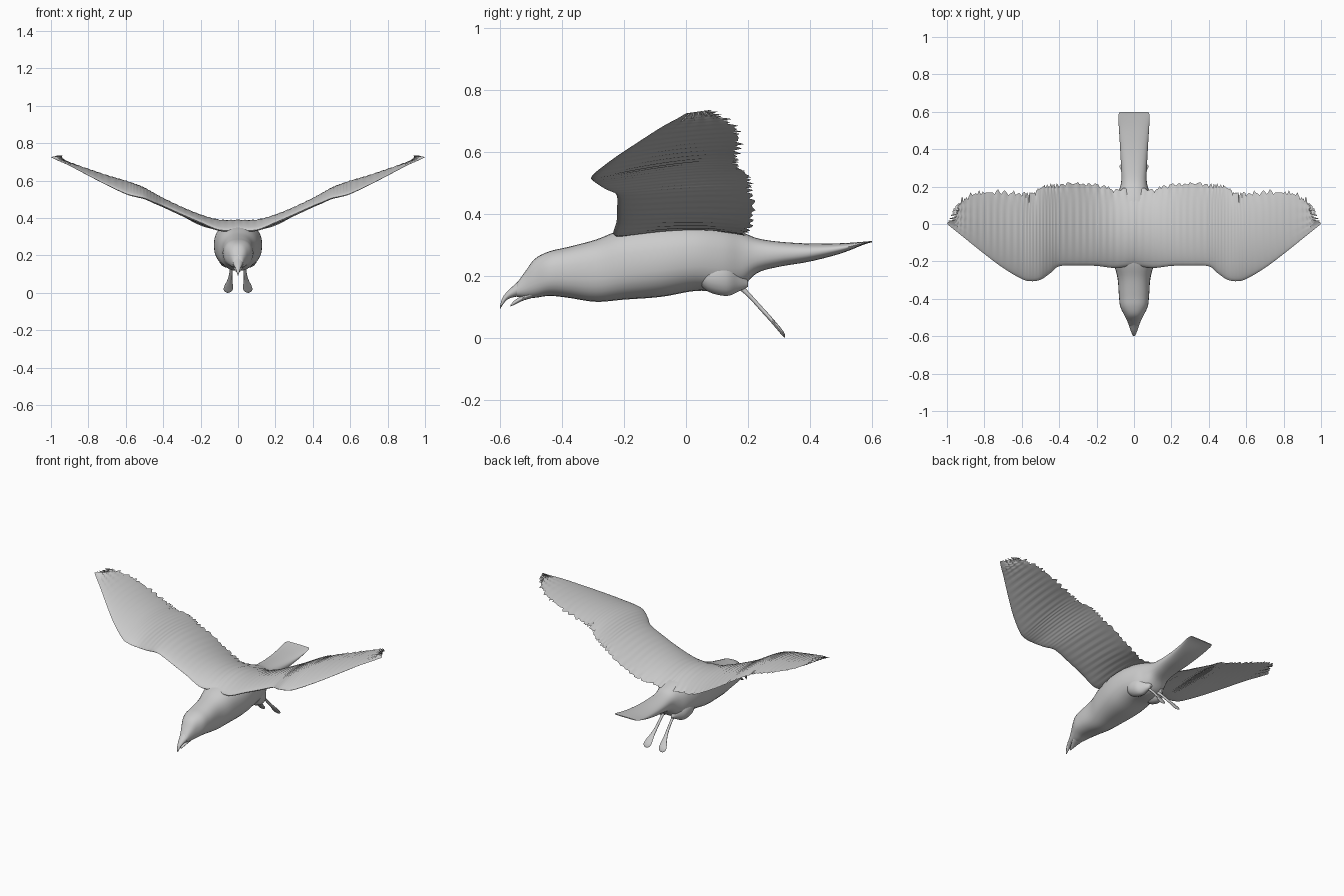
import bpy, bmesh, math, random

random.seed(4)


def spline(rows, steps):
    """Catmull-Rom interpolation of table rows."""
    out = []
    n = len(rows)
    for i in range(n - 1):
        a, b, c, d = rows[max(i - 1, 0)], rows[i], rows[i + 1], rows[min(i + 2, n - 1)]
        for k in range(steps):
            t = k / steps
            out.append([0.5 * (2 * q + (r - p) * t + (2 * p - 5 * q + 4 * r - s) * t * t
                               + (3 * q - p - 3 * r + s) * t ** 3)
                        for p, q, r, s in zip(a, b, c, d)])
    out.append(list(rows[-1]))
    return out


def finish(name, bm, mirror=False):
    bmesh.ops.remove_doubles(bm, verts=bm.verts, dist=1e-5)
    bmesh.ops.recalc_face_normals(bm, faces=bm.faces)
    me = bpy.data.meshes.new(name)
    bm.to_mesh(me)
    bm.free()
    me.shade_smooth()
    me.set_sharp_from_angle(angle=math.radians(50))
    ob = bpy.data.objects.new(name, me)
    bpy.context.collection.objects.link(ob)
    if mirror:
        ob.modifiers.new("mirror", 'MIRROR')
    return ob


def loft(name, rows, steps=5, sides=28, power=2.0, mirror=False):
    """Rows are (x, y, top, bottom, half width); rings stand in the xz plane."""
    bm = bmesh.new()
    rings = []
    for x, y, top, bot, w in spline(rows, steps):
        ring = []
        for k in range(sides):
            a = 2 * math.pi * k / sides
            c, s = math.cos(a), math.sin(a)
            px = math.copysign(abs(c) ** (2 / power), c) * w
            pz = math.copysign(abs(s) ** (2 / power), s) * (top - bot) / 2
            ring.append(bm.verts.new((x + px, y, (top + bot) / 2 + pz)))
        rings.append(ring)
    for r, q in zip(rings, rings[1:]):
        for k in range(sides):
            j = (k + 1) % sides
            bm.faces.new((r[k], r[j], q[j], q[k]))
    bm.faces.new(rings[0])
    bm.faces.new(rings[-1])
    return finish(name, bm, mirror)


# Head, trunk and tail in one smooth loft
loft("body_and_tail", [
    (0, -.545, .178, .133, .026), (0, -.52, .213, .130, .036), (0, -.487, .256, .130, .052),
    (0, -.44, .280, .136, .074), (0, -.38, .294, .130, .081), (0, -.29, .318, .117, .088),
    (0, -.20, .352, .124, .110), (0, -.08, .370, .133, .128), (0, .03, .372, .152, .125),
    (0, .12, .360, .150, .105), (0, .18, .342, .165, .080), (0, .23, .322, .210, .068),
    (0, .30, .311, .230, .069), (0, .40, .305, .247, .074), (0, .50, .306, .273, .080),
    (0, .575, .311, .302, .084), (0, .60, .314, .309, .076)], power=2.4)

# Hooked upper beak and shorter lower beak, slightly open
loft("upper_beak", [
    (0, -.515, .212, .135, .034), (0, -.545, .180, .134, .026), (0, -.575, .152, .125, .016),
    (0, -.592, .130, .106, .009), (0, -.60, .104, .092, .003)], sides=16)
loft("lower_beak", [
    (0, -.49, .165, .131, .034), (0, -.525, .140, .121, .022),
    (0, -.55, .124, .109, .012), (0, -.566, .108, .102, .003)], sides=16)

# Thighs bulging from the rear belly
loft("thighs", [
    (.062, .03, .21, .19, .012), (.064, .07, .25, .150, .042), (.062, .13, .25, .135, .040),
    (.050, .17, .22, .150, .024), (.042, .20, .185, .165, .008)], sides=18, mirror=True)

# Legs trailing back and down into flat paddle feet
loft("legs_and_feet", [
    (.036, .16, .195, .165, .010), (.036, .20, .152, .132, .008), (.039, .24, .108, .088, .009),
    (.044, .27, .075, .055, .014), (.050, .295, .046, .026, .023), (.053, .312, .025, .006, .024),
    (.054, .320, .010, .000, .012)], sides=14, mirror=True)

# Wing stations: x, lead y, lead z, trail y, trail z, camber, thickness
stations = spline([
    (0, -.22, .335, .19, .330, .036, .046), (.1, -.235, .337, .19, .335, .034, .046),
    (.2, -.224, .377, .212, .360, .027, .046), (.3, -.222, .420, .22, .412, .022, .044),
    (.4, -.226, .465, .215, .470, .020, .042), (.45, -.265, .485, .212, .502, .022, .042),
    (.5, -.298, .506, .20, .532, .024, .042), (.55, -.306, .517, .165, .557, .027, .040),
    (.6, -.294, .531, .168, .580, .026, .036), (.7, -.235, .577, .178, .615, .020, .026),
    (.8, -.160, .628, .178, .655, .012, .018), (.9, -.080, .680, .150, .695, .005, .010),
    (.96, -.032, .706, .115, .720, .002, .005), (1, 0, .725, .075, .736, 0, 0)], 11)
chord = 22
bm = bmesh.new()
sheets = {1: [], -1: []}
for i, (x, yl, zl, yt, zt, camber, thick) in enumerate(stations):
    # Ragged feather tips along the trailing edge
    amp = .010 + .012 * x ** 4
    rag = random.uniform(-amp, amp * .6) - (.012 if i % 4 == 0 else 0)
    for side in (1, -1):
        row = []
        for k in range(chord + 1):
            u = (k / chord) ** 1.4
            arch = camber * 4 * u * (1 - u)
            foil = thick * 1.3 * math.sqrt(u) * (1 - u)
            ripple = .0015 * math.sin(i * 1.6) * u * (1 - u) * 4 * (x < .97)
            notch = (.035 * u + (.03 if k % 4 in (1, 2) and u > .15 else 0)) * x ** 25
            row.append(bm.verts.new((x * (1 - notch), yl + (yt - yl) * u + rag * u ** 8,
                                     zl + (zt - zl) * u + arch + side * foil + ripple)))
        sheets[side].append(row)
for rows in sheets.values():
    for r, q in zip(rows, rows[1:]):
        for k in range(chord):
            bm.faces.new((r[k], r[k + 1], q[k + 1], q[k]))
finish("wings", bm, mirror=True)
